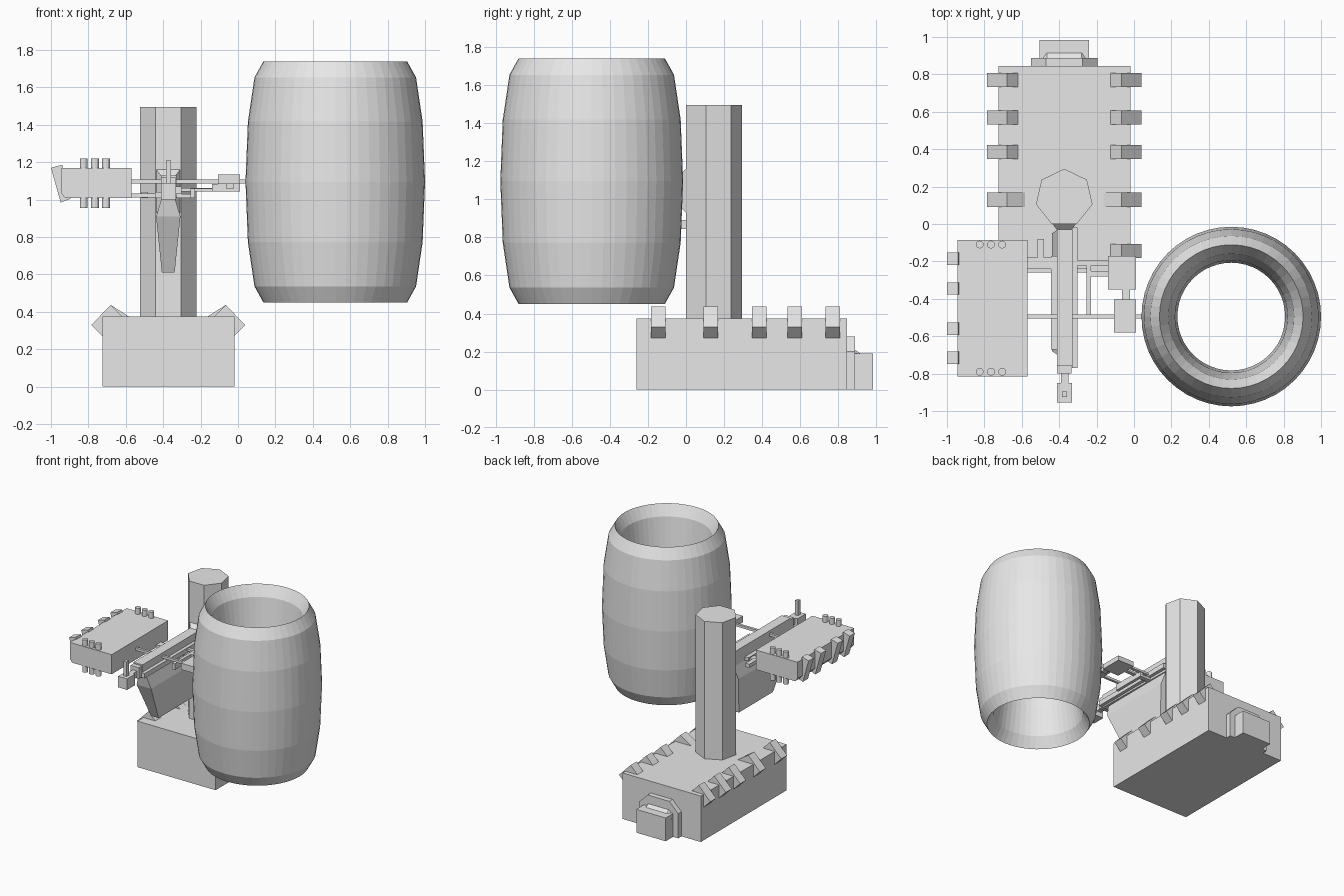
import bpy, bmesh
from math import pi, sin, cos
from mathutils import Vector

cube = bpy.data.objects.get("Cube")
if cube:
    bpy.data.objects.remove(cube, do_unlink=True)

grey = bpy.data.materials.new("light grey")
grey.use_nodes = True
grey.diffuse_color = (0.8, 0.8, 0.8, 1)
grey.node_tree.nodes["Principled BSDF"].inputs["Base Color"].default_value = (0.8, 0.8, 0.8, 1)


def finish(name, bm):
    bmesh.ops.recalc_face_normals(bm, faces=bm.faces)
    mesh = bpy.data.meshes.new(name)
    bm.to_mesh(mesh)
    bm.free()
    mesh.materials.append(grey)
    obj = bpy.data.objects.new(name, mesh)
    bpy.context.collection.objects.link(obj)
    return obj


def loft(name, start, end):
    """Solid between two matching outlines."""
    bm = bmesh.new()
    a = [bm.verts.new(p) for p in start]
    b = [bm.verts.new(p) for p in end]
    bm.faces.new(a)
    bm.faces.new(b)
    for i in range(len(a)):
        j = (i + 1) % len(a)
        bm.faces.new((a[i], a[j], b[j], b[i]))
    return finish(name, bm)


def prism(name, outline, y0, y1):
    """Outline in x and z, pushed along y."""
    return loft(name, [(x, y0, z) for x, z in outline], [(x, y1, z) for x, z in outline])


def box(name, x0, x1, y0, y1, z0, z1):
    return prism(name, [(x0, z0), (x1, z0), (x1, z1), (x0, z1)], y0, y1)


def post(name, x, y, r, z0, z1, sides):
    ring = [(x + r * sin(2 * pi * i / sides), y + r * cos(2 * pi * i / sides)) for i in range(sides)]
    return loft(name, [(u, v, z0) for u, v in ring], [(u, v, z1) for u, v in ring])


# Base block, with slanted clips along both long edges
MID = -0.373
box("base", -0.725, -0.02, -0.26, 0.845, 0, 0.375)
clip = [(-0.785, 0.33), (-0.68, 0.437), (-0.605, 0.36), (-0.71, 0.255)]
wide_clip = [(-0.785, 0.33), (-0.68, 0.437), (-0.56, 0.36), (-0.71, 0.255)]
for y in (-0.145, 0.13, 0.385, 0.57, 0.77):
    shape = wide_clip if y == 0.13 else clip
    prism("base_clip_right", shape, y - 0.038, y + 0.038)
    prism("base_clip_left", [(2 * MID - x, z) for x, z in shape], y - 0.038, y + 0.038)

# Rear door surround and step
def arch(w, h, c):
    return [(MID - w, 0), (MID + w, 0), (MID + w, h - c), (MID + w - c, h),
            (MID - w + c, h), (MID - w, h - c)]

prism("rear_surround", arch(0.178, 0.28, 0.08), 0.84, 0.887)
loft("rear_ramp", [(x, 0.88, z) for x, z in arch(0.133, 0.215, 0.04)],
     [(x, 0.915, z) for x, z in arch(0.133, 0.19, 0.04)])
box("rear_step", -0.505, -0.24, 0.84, 0.983, 0, 0.19)

# Seven-sided column and its front mount
post("column", MID, 0.14, 0.155, 0.37, 1.495, 7)
loft("column_mount",
     [(MID - 0.07, 0.01, 0.92), (MID + 0.07, 0.01, 0.92), (MID + 0.07, 0.01, 1.17), (MID - 0.07, 0.01, 1.17)],
     [(MID - 0.04, -0.03, 0.96), (MID + 0.04, -0.03, 0.96), (MID + 0.04, -0.03, 1.13), (MID - 0.04, -0.03, 1.13)])
box("column_lug", -0.40, -0.345, -0.03, 0.01, 0.845, 0.89)

# Tapered fin hanging under the beam
def fin_level(y0, y1, z, w):
    return [(MID - w, y0, z), (MID + w, y0, z), (MID + w, y1, z), (MID - w, y1, z)]

loft("fin", fin_level(-0.54, -0.10, 0.61, 0.034), fin_level(-0.68, -0.05, 0.91, 0.065))
loft("fin_cap", fin_level(-0.68, -0.05, 0.91, 0.065), fin_level(-0.70, -0.03, 1.01, 0.035))

# Beam with side rails, neck, end block and pin
loft("beam", [(x, -0.02, z) for x, z in ((-0.412, 1.01), (-0.33, 1.01), (-0.33, 1.13), (-0.412, 1.13))],
     [(x, -0.76, z) for x, z in ((-0.412, 1.02), (-0.33, 1.02), (-0.33, 1.13), (-0.412, 1.13))])
loft("beam_nose", fin_level(-0.80, -0.75, 1.03, 0.038), fin_level(-0.80, -0.75, 1.12, 0.038))
box("beam_neck", -0.39, -0.35, -0.87, -0.79, 1.04, 1.09)
box("beam_end", -0.412, -0.332, -0.955, -0.85, 1.0, 1.09)
box("end_pin", -0.385, -0.358, -0.925, -0.895, 1.08, 1.21)
box("right_rail", -0.445, -0.41, -0.67, -0.17, 1.01, 1.04)
box("left_rail", -0.332, -0.303, -0.77, -0.02, 1.03, 1.07)

# Cross arms
box("front_rod", -0.58, 0.05, -0.505, -0.485, 1.087, 1.107)
box("rear_arm", -0.58, -0.40, -0.24, -0.18, 1.012, 1.032)
box("rear_left_arm", -0.31, -0.13, -0.222, -0.195, 1.045, 1.062)
box("short_left_arm", -0.23, -0.13, -0.28, -0.25, 1.045, 1.06)
box("arm_link", -0.255, -0.23, -0.485, -0.20, 1.01, 1.06)
box("lower_rod", -0.41, -0.23, -0.24, -0.20, 1.01, 1.03)
box("small_tab", -0.515, -0.48, -0.19, -0.08, 1.01, 1.04)

# Two control boxes beside the drum
box("rear_control", -0.14, 0.01, -0.35, -0.17, 1.045, 1.085)
box("front_control", -0.108, 0.01, -0.58, -0.405, 1.083, 1.135)
box("control_link", -0.065, -0.022, -0.41, -0.34, 1.06, 1.09)

# Side platform with pins and tilted edge clips
prism("platform", [(-0.925, 1.01), (-0.57, 1.01), (-0.57, 1.17), (-0.945, 1.17), (-0.945, 1.035)],
      -0.815, -0.085)
for x in (-0.825, -0.765, -0.705):
    for y in (-0.11, -0.79):
        post("platform_pin", x, y, 0.021, 0.955, 1.22, 12)
for y in (-0.185, -0.345, -0.56, -0.715):
    prism("platform_clip", [(-1.0, 1.17), (-0.94, 1.187), (-0.895, 1.005), (-0.948, 0.985)],
          y - 0.033, y + 0.033)

# Tall hollow drum: a stretched ring
bpy.ops.mesh.primitive_torus_add(major_segments=48, minor_segments=12, major_radius=0.384,
                                 minor_radius=0.096, location=(0.52, -0.495, 1.095))
drum = bpy.context.object
drum.name = "drum"
drum.scale.z = 0.645 / 0.096
drum.data.materials.append(grey)
